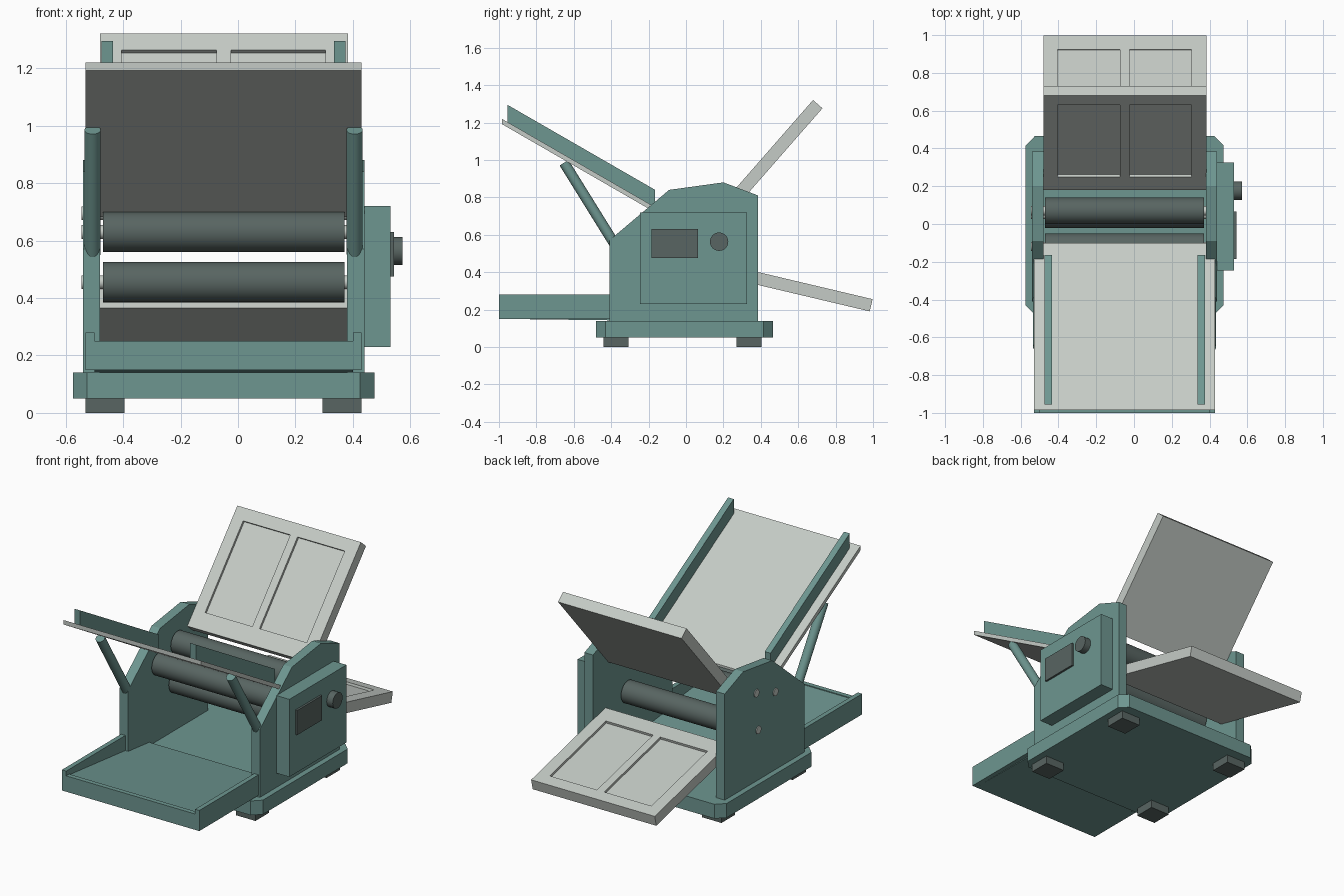
import bpy, bmesh, math
from mathutils import Vector, Matrix

if "Cube" in bpy.data.objects:
    bpy.data.objects.remove(bpy.data.objects["Cube"])


def material(name, rgb):
    m = bpy.data.materials.new(name)
    m.diffuse_color = (*rgb, 1)
    m.use_nodes = True
    m.node_tree.nodes["Principled BSDF"].inputs["Base Color"].default_value = m.diffuse_color
    return m


TEAL = material("teal_paint", (0.155, 0.305, 0.28))
GREY = material("light_grey", (0.56, 0.60, 0.565))
DARK = material("dark_rubber", (0.098, 0.13, 0.122))
CX = -0.05  # centre line of the machine body


def finish(name, bm, mat):
    bmesh.ops.recalc_face_normals(bm, faces=bm.faces)
    me = bpy.data.meshes.new(name)
    bm.to_mesh(me)
    bm.free()
    me.materials.append(mat)
    ob = bpy.data.objects.new(name, me)
    bpy.context.collection.objects.link(ob)
    return ob


def prism(name, pts, axis, a, b, mat):
    """Extrude an outline: axis 'x' takes (y, z) points, axis 'z' takes (x, y)."""
    bm = bmesh.new()
    at = (lambda p, t: (t, *p)) if axis == 'x' else (lambda p, t: (*p, t))
    f = bm.faces.new([bm.verts.new(at(p, a)) for p in pts])
    ext = bmesh.ops.extrude_face_region(bm, geom=[f])
    d = Vector((b - a, 0, 0)) if axis == 'x' else Vector((0, 0, b - a))
    bmesh.ops.translate(bm, vec=d, verts=[v for v in ext["geom"]
                                          if isinstance(v, bmesh.types.BMVert)])
    return finish(name, bm, mat)


def box(name, x0, x1, y0, y1, z0, z1, mat):
    return prism(name, [(x0, y0), (x1, y0), (x1, y1), (x0, y1)], 'z', z0, z1, mat)


def cylinder(name, p, q, r, mat, seg=32):
    p, q = Vector(p), Vector(q)
    d = q - p
    bm = bmesh.new()
    bmesh.ops.create_cone(bm, cap_ends=True, segments=seg, radius1=r, radius2=r,
                          depth=d.length)
    rot = d.to_track_quat('Z', 'Y').to_matrix().to_4x4()
    bm.transform(Matrix.Translation((p + q) / 2) @ rot)
    ob = finish(name, bm, mat)
    for f in ob.data.polygons:
        f.use_smooth = len(f.vertices) == 4
    for e in ob.data.edges:  # keep cap rims sharp
        a, b = (ob.data.vertices[i].co for i in e.vertices)
        e.use_edge_sharp = abs((a - b).normalized().dot(d.normalized())) < 0.5
    return ob


# Base with chamfered corners
x0, x1, y0, y1, c = -0.575, 0.475, -0.48, 0.465, 0.05
prism("base", [(x0 + c, y0), (x1 - c, y0), (x1, y0 + c), (x1, y1 - c), (x1 - c, y1),
               (x0 + c, y1), (x0, y1 - c), (x0, y0 + c)], 'z', 0.05, 0.14, TEAL)

# Feet
for fx in (-0.53, 0.295):
    for fy in (-0.44, 0.27):
        box("foot", fx, fx + 0.135, fy, fy + 0.133, 0, 0.05, DARK)

# Side plates, feed rails, struts and tray walls, mirrored about the centre line
plate = [(-0.41, 0.14), (0.385, 0.14), (0.385, 0.81), (0.20, 0.88),
         (-0.09, 0.84), (-0.41, 0.57)]
rail = [(-0.955, 1.2), (-0.165, 0.745), (-0.165, 0.84), (-0.955, 1.295)]
for s in (-1, 1):
    prism("side_plate", plate, 'x', CX + s * 0.43, CX + s * 0.49, TEAL)
    prism("feed_rail", rail, 'x', CX + s * 0.385, CX + s * 0.425, TEAL)
    cylinder("strut", (CX + s * 0.456, -0.652, 0.985), (CX + s * 0.456, -0.385, 0.555),
             0.028, TEAL)
    xs = sorted((CX + s * 0.45, CX + s * 0.48))
    box("tray_wall", *xs, -1.0, -0.40, 0.15, 0.28, TEAL)

# Sloping feed table
prism("feed_table", [(-0.985, 1.192), (-0.10, 0.682), (-0.10, 0.71), (-0.985, 1.22)],
      'x', -0.53, 0.43, GREY)

# Front catch tray: lip and gently sloping floor
box("tray_lip", -0.50, 0.40, -1.0, -0.97, 0.15, 0.25, TEAL)
prism("tray_floor", [(-0.97, 0.15), (-0.20, 0.14), (-0.20, 0.162), (-0.97, 0.245)],
      'x', -0.50, 0.40, TEAL)

# Rollers and their shafts
for y, z in ((-0.12, 0.63), (0.07, 0.695), (0.05, 0.455)):
    cylinder("roller", (-0.47, y, z), (0.37, y, z), 0.07, DARK, 40)
    cylinder("shaft", (-0.545, y, z), (0.445, y, z), 0.024, GREY, 24)

# Control box with screen and knob
box("control_box", 0.44, 0.53, -0.245, 0.325, 0.23, 0.72, TEAL)
box("screen", 0.52, 0.543, -0.185, 0.065, 0.475, 0.63, DARK)
cylinder("knob", (0.52, 0.177, 0.563), (0.572, 0.177, 0.563), 0.049, DARK)

# Rear panels, each with two shallow recesses
for name, y, z, angle in (("upper_rear_panel", 0.18, 0.75, 48.8),
                          ("lower_rear_panel", 0.26, 0.43, -13.3)):
    place = Matrix.Translation((0, y, z)) @ Matrix.Rotation(math.radians(angle), 4, 'X')
    panel = box(name, -0.48, 0.383, 0, 0.758, -0.067, 0, GREY)
    panel.matrix_world = place
    for rx in (-0.405, -0.025):
        cut = box("recess_cutter", rx, rx + 0.33, 0.106, 0.682, -0.015, 0.05, GREY)
        cut.matrix_world = place
        cut.hide_render = True
        cut.hide_set(True)
        mod = panel.modifiers.new("recess", 'BOOLEAN')
        mod.operation = 'DIFFERENCE'
        mod.solver = 'EXACT'
        mod.object = cut
